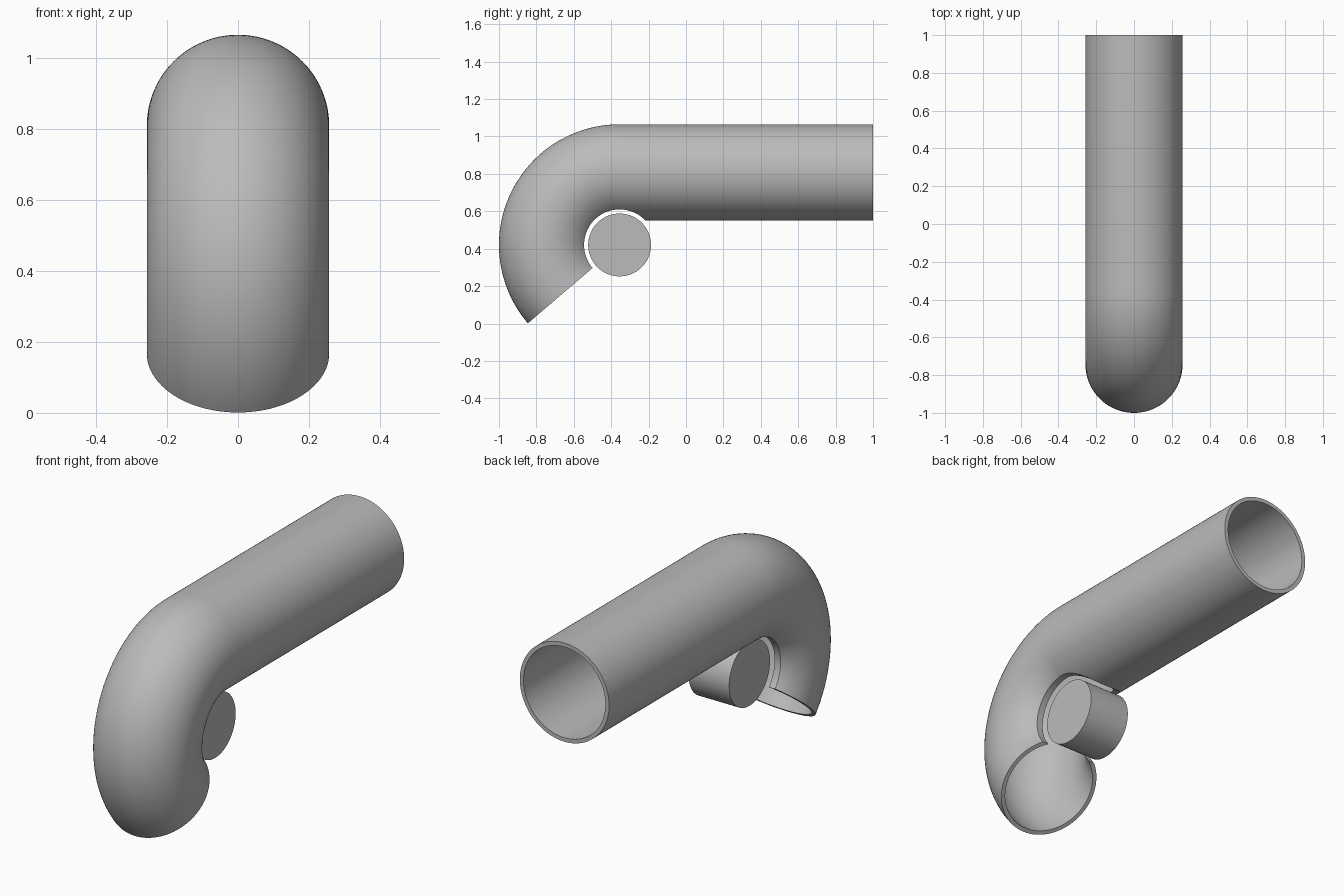
import bpy, bmesh
from math import sin, cos, pi, radians
from mathutils import Vector, Matrix

if "Cube" in bpy.data.objects:
    bpy.data.objects.remove(bpy.data.objects["Cube"], do_unlink=True)

OUTER, INNER = 0.257, 0.236       # pipe radii
BEND = 0.388                      # bend radius of the pipe axis
PIVOT = Vector((0, -0.355, 0.42))  # bend centre, also the pin axis
SWEEP = radians(130.5)
SEGS = 96

grey = bpy.data.materials.new("plain grey")
grey.use_nodes = True
colour = (0.5, 0.5, 0.5, 1)
grey.diffuse_color = colour
grey.node_tree.nodes["Principled BSDF"].inputs["Base Color"].default_value = colour


def finish(name, bm):
    bmesh.ops.recalc_face_normals(bm, faces=bm.faces)
    mesh = bpy.data.meshes.new(name)
    bm.to_mesh(mesh)
    bm.free()
    mesh.materials.append(grey)
    obj = bpy.data.objects.new(name, mesh)
    bpy.context.collection.objects.link(obj)
    return obj


def select(obj):
    bpy.ops.object.select_all(action="DESELECT")
    obj.select_set(True)
    bpy.context.view_layer.objects.active = obj


def cross_cylinder(name, radius, length):
    """Cylinder along x through the bend centre."""
    bm = bmesh.new()
    bmesh.ops.create_cone(bm, cap_ends=True, segments=SEGS, radius1=radius, radius2=radius,
                          depth=length, matrix=Matrix.Translation(PIVOT) @ Matrix.Rotation(pi / 2, 4, "Y"))
    return finish(name, bm)


# Pipe: stations hold an axis point and the outward direction of the bend
up = Vector((0, 0, 1))
stations = [(Vector((0, 1, PIVOT.z + BEND)), up)]
steps = 64
for i in range(steps + 1):
    a = SWEEP * i / steps
    out = Vector((0, -sin(a), cos(a)))
    stations.append((PIVOT + out * BEND, out))

bm = bmesh.new()


def ring(station, radius):
    centre, out = station
    return [bm.verts.new(centre + radius * (out * cos(t) + Vector((1, 0, 0)) * sin(t)))
            for t in (2 * pi * k / SEGS for k in range(SEGS))]


# Go down the outside, back up the inside, and close the loop at both mouths
rings = [ring(s, OUTER) for s in stations] + [ring(s, INNER) for s in reversed(stations)]
for r, nxt in zip(rings, rings[1:] + rings[:1]):
    for k in range(SEGS):
        j = (k + 1) % SEGS
        bm.faces.new((r[k], r[j], nxt[j], nxt[k]))
pipe = finish("bent_pipe", bm)

# Round notch through the inside of the bend
cutter = cross_cylinder("notch_cutter", 0.19, 1.0)
cutter.hide_render = True
mod = pipe.modifiers.new("notch", "BOOLEAN")
mod.operation = "DIFFERENCE"
mod.solver = "EXACT"
mod.object = cutter
select(pipe)
bpy.ops.object.modifier_apply(modifier=mod.name)
bpy.data.objects.remove(cutter, do_unlink=True)

# Pin sitting in the notch
pin = cross_cylinder("pin", 0.168, 0.235)

for obj in (pipe, pin):
    select(obj)
    bpy.ops.object.shade_smooth_by_angle(angle=radians(30))
